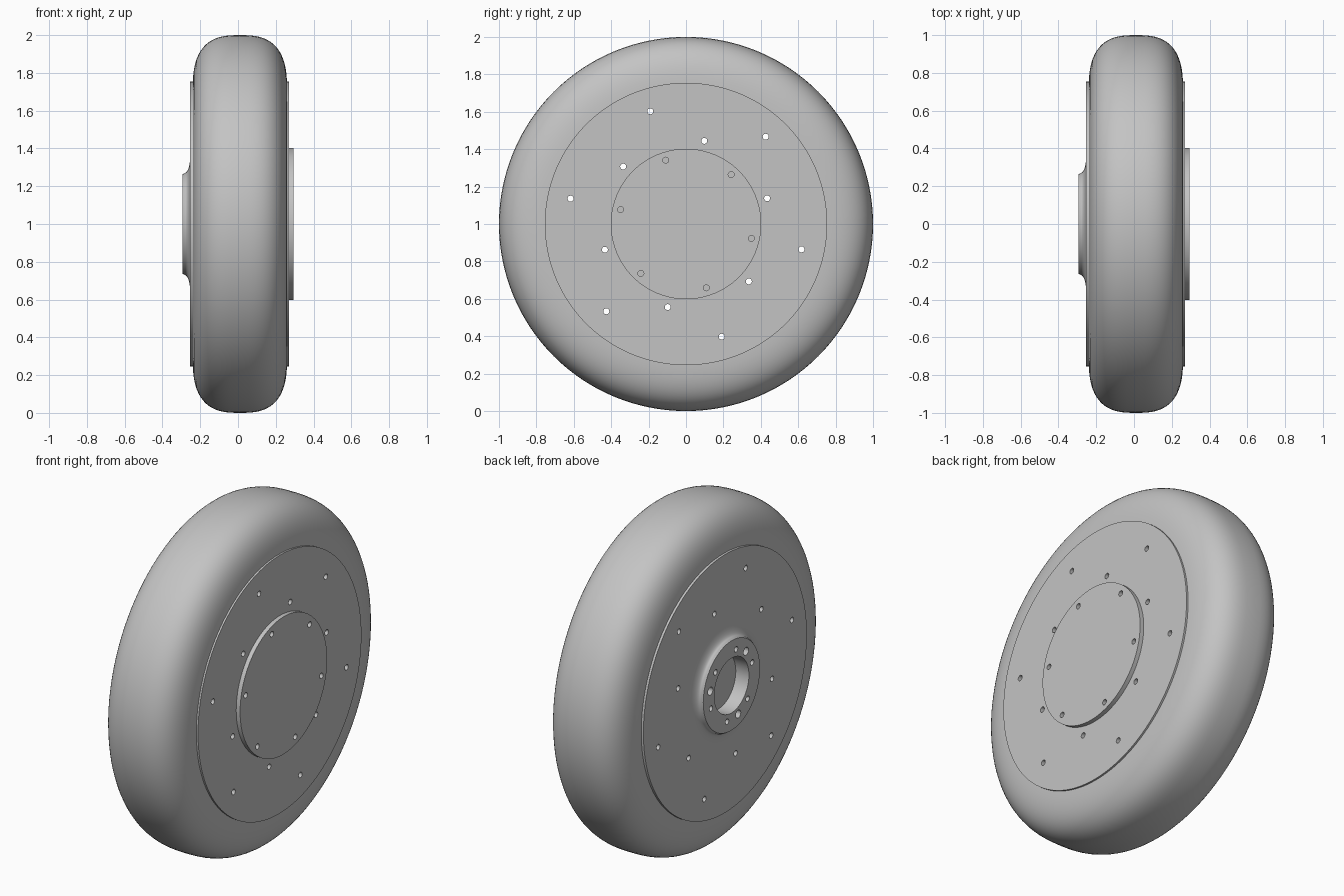
import bpy, bmesh, math
from mathutils import Matrix, Vector

if "Cube" in bpy.data.objects:
    bpy.data.objects.remove(bpy.data.objects["Cube"])

SEG = 128
CENTRE = Vector((0, 0, 1))

grey = bpy.data.materials.new("plain grey")
grey.diffuse_color = (0.55, 0.55, 0.55, 1)
grey.use_nodes = True
grey.node_tree.nodes["Principled BSDF"].inputs["Base Color"].default_value = grey.diffuse_color


def finish(name, bm):
    bmesh.ops.recalc_face_normals(bm, faces=bm.faces)
    mesh = bpy.data.meshes.new(name)
    bm.to_mesh(mesh)
    bm.free()
    mesh.materials.append(grey)
    obj = bpy.data.objects.new(name, mesh)
    bpy.context.collection.objects.link(obj)
    return obj


def lathe(name, profile, closed=False):
    """Revolve (x, radius) points about the wheel axle; open ends are capped."""
    bm = bmesh.new()
    rings = []
    for x, r in profile:
        rings.append([bm.verts.new((x, r * math.cos(t), 1 + r * math.sin(t)))
                      for t in (math.tau * i / SEG for i in range(SEG))])
    pairs = list(zip(rings, rings[1:]))
    if closed:
        pairs.append((rings[-1], rings[0]))
    else:
        bm.faces.new(rings[0])
        bm.faces.new(rings[-1])
    for a, b in pairs:
        for i in range(SEG):
            j = (i + 1) % SEG
            bm.faces.new((a[i], a[j], b[j], b[i]))
    return finish(name, bm)


def drill(target, circles):
    """Cut rings of holes: (count, start angle, ring radius, hole radius, x0, x1)."""
    bm = bmesh.new()
    for count, start, ring, hole, x0, x1 in circles:
        for k in range(count):
            a = math.radians(start) + math.tau * k / count
            pos = CENTRE + Vector(((x0 + x1) / 2, ring * math.cos(a), ring * math.sin(a)))
            bmesh.ops.create_cone(bm, cap_ends=True, segments=20, radius1=hole,
                                  radius2=hole, depth=x1 - x0,
                                  matrix=Matrix.Translation(pos) @ Matrix.Rotation(math.pi / 2, 4, 'Y'))
    cutter = finish("hole_cutter", bm)
    cutter.hide_render = True
    mod = target.modifiers.new("holes", 'BOOLEAN')
    mod.operation = 'DIFFERENCE'
    mod.solver = 'EXACT'
    mod.object = cutter
    select(target)
    bpy.ops.object.modifier_apply(modifier=mod.name)
    bpy.data.objects.remove(cutter)


def select(obj):
    bpy.ops.object.select_all(action='DESELECT')
    obj.select_set(True)
    bpy.context.view_layer.objects.active = obj


# Tyre: rounded shoulder section on straight sidewalls
tyre_profile = [(-0.24, 0.70)]
for i in range(33):
    t = math.pi * i / 32
    c, s = math.cos(t), max(math.sin(t), 0)
    x = 0.01 - 0.25 * math.copysign(abs(c) ** (2 / 2.8), c)
    tyre_profile.append((x, 0.70 + 0.30 * s ** (2 / 2.8)))
tyre_profile[1] = (-0.24, 0.73)
tyre_profile[-1] = (0.26, 0.73)
tyre_profile.append((0.26, 0.70))
tyre = lathe("tyre", tyre_profile, closed=True)

# Wheel disc: blind bore, hub face, concave flare, then the two flat side plates
disc_profile = [(-0.21, 0.16), (-0.295, 0.16), (-0.295, 0.262), (-0.285, 0.268)]
for i in range(9):
    t = math.pi / 2 * i / 8
    disc_profile.append((-0.253 - 0.03 * (1 - math.sin(t)), 0.36 - 0.09 * math.cos(t)))
disc_profile += [(-0.253, 0.755), (0.27, 0.755)]
wheel_disc = lathe("wheel_disc", disc_profile)
drill(wheel_disc, [
    (6, 47.6, 0.632, 0.016, -0.4, 0.4),     # outer through holes
    (6, 17.6, 0.455, 0.016, -0.4, 0.4),     # inner through holes
    (6, 42, 0.20, 0.016, -0.35, -0.235),    # small hub holes
    (3, 12, 0.20, 0.023, -0.35, -0.235),    # large hub holes
])

# Raised round cover on the other side
hub_cap = lathe("hub_cap", [(0.27, 0.402), (0.295, 0.402)])
drill(hub_cap, [(6, 47.6, 0.358, 0.016, 0.2, 0.4)])

for part in (tyre, wheel_disc, hub_cap):
    select(part)
    bpy.ops.object.shade_smooth_by_angle(angle=math.radians(30))
